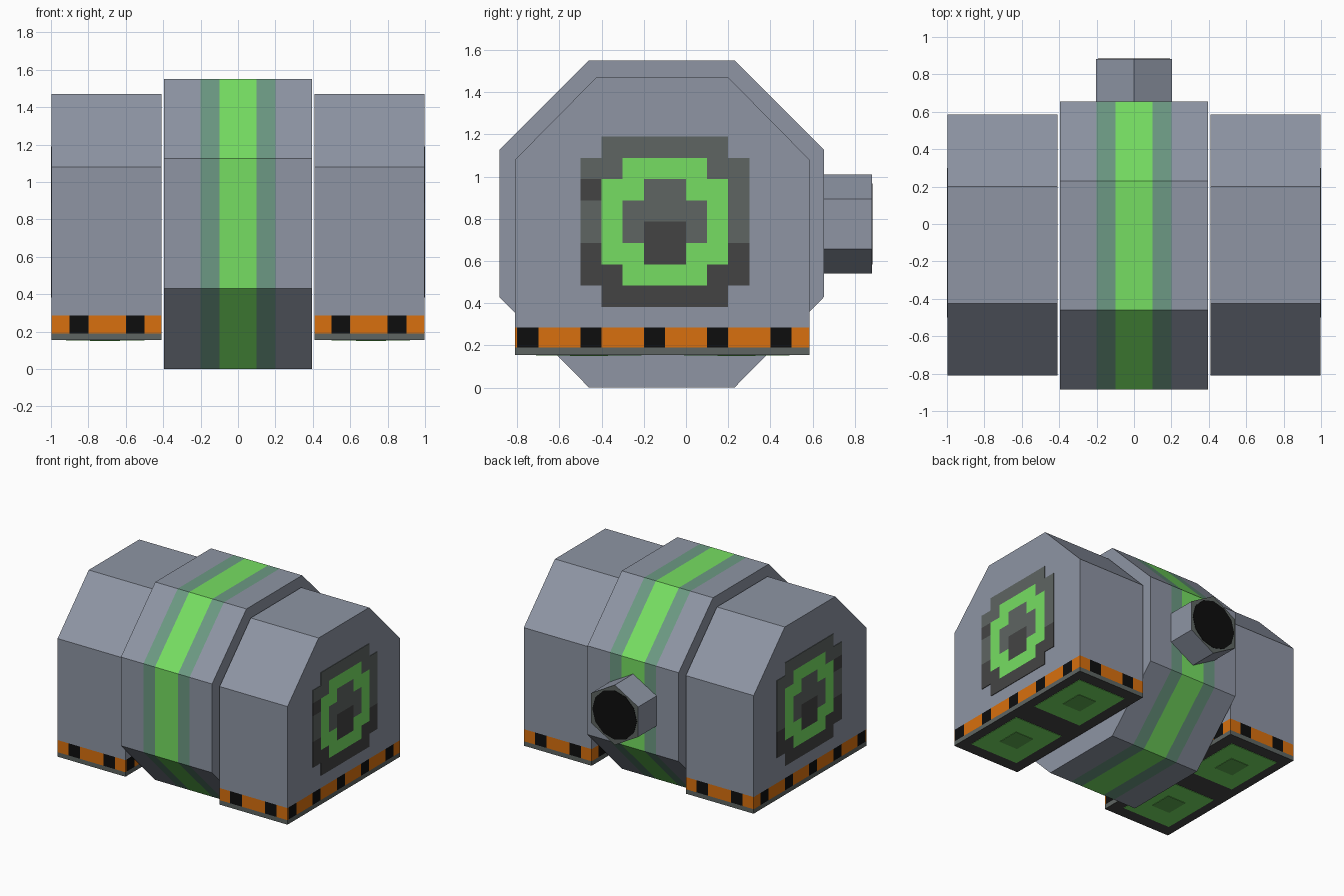
import bpy, bmesh, math
from mathutils import Vector

if "Cube" in bpy.data.objects:
    bpy.data.objects.remove(bpy.data.objects["Cube"])


def srgb(r, g, b):
    f = lambda c: c / 12.92 if c <= 0.04045 else ((c + 0.055) / 1.055) ** 2.4
    return (f(r / 255), f(g / 255), f(b / 255), 1)


COLOURS = {
    "steel_grey": (142, 149, 164), "bright_green": (118, 222, 98),
    "muted_green": (108, 153, 131), "dark_green": (94, 172, 80),
    "hazard_orange": (216, 112, 14), "black": (13, 13, 13),
    "slate": (94, 101, 98), "charcoal": (68, 68, 68),
}
NAMES = list(COLOURS)
MATS = []
for name, rgb in COLOURS.items():
    m = bpy.data.materials.new(name)
    m.diffuse_color = srgb(*rgb)
    m.use_nodes = True
    m.node_tree.nodes["Principled BSDF"].inputs["Base Color"].default_value = m.diffuse_color
    MATS.append(m)
STEEL, GREEN, MUTED, DEEP, ORANGE, BLACK, SLATE, CHARCOAL = range(8)


def finish(name, bm, mirror=False):
    me = bpy.data.meshes.new(name)
    bm.to_mesh(me)
    bm.free()
    for m in MATS:
        me.materials.append(m)
    ob = bpy.data.objects.new(name, me)
    bpy.context.collection.objects.link(ob)
    if mirror:
        ob.modifiers.new("mirror", 'MIRROR').use_mirror_merge = False
    return ob


def prism(points, offset):
    """Closed prism: a flat outline pushed along an offset."""
    bm = bmesh.new()
    a = [bm.verts.new(p) for p in points]
    b = [bm.verts.new(Vector(p) + Vector(offset)) for p in points]
    bm.faces.new(a)
    bm.faces.new(b[::-1])
    for i in range(len(a)):
        j = (i + 1) % len(a)
        bm.faces.new((a[i], b[i], b[j], a[j]))
    bmesh.ops.recalc_face_normals(bm, faces=bm.faces)
    return bm


def cut(bm, co, normal, pick=lambda f: True):
    faces = [f for f in bm.faces if pick(f)]
    geom = {g for f in faces for g in (f, *f.edges, *f.verts)}
    bmesh.ops.bisect_plane(bm, geom=list(geom), plane_co=co, plane_no=normal)


# Central octagonal drum with green bands running round it
half = [(0.345, 0), (0.77, 0.43), (0.77, 1.125), (0.345, 1.55)]
outline = half + [(-y, z) for y, z in reversed(half)]
bm = prism([(-0.395, y - 0.115, z) for y, z in outline], (0.79, 0, 0))
for x in (-0.2, -0.1, 0.1, 0.2):
    cut(bm, (x, 0, 0), (1, 0, 0))
bm.normal_update()
for f in bm.faces:
    x = abs(f.calc_center_median().x)
    if abs(f.normal.x) < 0.5:
        f.material_index = GREEN if x < 0.1 else MUTED if x < 0.2 else STEEL
finish("central_drum", bm)

# Side pods with a hazard strip cut in near the base
Z0, Z1, Z2 = 0.155, 0.19, 0.285
half = [(0.6975, Z0), (0.6975, 1.08), (0.3125, 1.47)]
outline = half + [(-y, z) for y, z in reversed(half)]
bm = prism([(0.408, y - 0.1125, z) for y, z in outline], (0.588, 0, 0))
cut(bm, (0, 0, Z1), (0, 0, 1))
cut(bm, (0, 0, Z2), (0, 0, 1))


def in_strip(f):
    return Z1 < f.calc_center_median().z < Z2


for k in range(5):
    for w in (0, 0.1):
        cut(bm, (0, -0.8 + 0.3 * k + w, 0), (0, 1, 0), in_strip)
        if k < 2:
            cut(bm, (0.5 + 0.3 * k + w, 0, 0), (1, 0, 0), in_strip)
bm.normal_update()
for f in bm.faces:
    c = f.calc_center_median()
    if in_strip(f):
        t = c.y + 0.8 if abs(f.normal.x) > 0.5 else c.x - 0.5
        f.material_index = BLACK if t % 0.3 < 0.1 else ORANGE
    elif c.z < Z1:
        f.material_index = SLATE if c.z > Z0 + 0.001 else CHARCOAL
finish("side_pods", bm, mirror=True)

# Stepped ring emblem on the pod ends, drawn as a grid of square cells
EMBLEM = [".dddddd.",
          "ddggggdd",
          "cggddggd",
          "dgddddgd",
          "dgdccdgd",
          "cggccggc",
          "ccggggcc",
          ".cccccc."]
CELL = {"d": SLATE, "g": GREEN, "c": CHARCOAL}
bm = bmesh.new()
for r, row in enumerate(EMBLEM):
    for c, key in enumerate(row):
        if key in CELL:
            y, z = -0.5 + 0.1 * c, 1.19 - 0.101 * r
            f = bm.faces.new([bm.verts.new((1, y + dy, z + dz)) for dy, dz in
                              ((0, -0.101), (0.1, -0.101), (0.1, 0), (0, 0))])
            f.material_index = CELL[key]
bmesh.ops.remove_doubles(bm, verts=bm.verts, dist=0.001)
ob = finish("end_emblems", bm, mirror=True)
solid = ob.modifiers.new("thickness", 'SOLIDIFY')
solid.thickness, solid.offset = 0.004, -1

# Green square pads under each pod, each with a darker centre
for label, yc in (("front", -0.46), ("rear", 0.24)):
    for part, hx, hy, depth, mat in (("pad", 0.21, 0.25, 0.003, GREEN),
                                     ("pad_centre", 0.08, 0.09, 0.006, DEEP)):
        bm = prism([(0.71 + sx * hx, yc + sy * hy, Z0) for sx, sy in
                    ((-1, -1), (1, -1), (1, 1), (-1, 1))], (0, 0, -depth))
        for f in bm.faces:
            f.material_index = mat
        finish(f"{label}_{part}", bm, mirror=True)


# Hexagonal rear nozzle with a black round mouth
def ring(n, r, y):
    return [(r * math.sin(math.tau * i / n), y, 0.775 + r * math.cos(math.tau * i / n))
            for i in range(n)]


bm = prism(ring(6, 0.235, 0.64), (0, 0.242, 0))
for f in bm.faces:
    if f.normal.y > 0.5:
        f.material_index = SLATE
finish("rear_nozzle", bm)
bm = prism(ring(12, 0.192, 0.882), (0, 0.003, 0))
for f in bm.faces:
    f.material_index = BLACK
finish("nozzle_mouth", bm)
